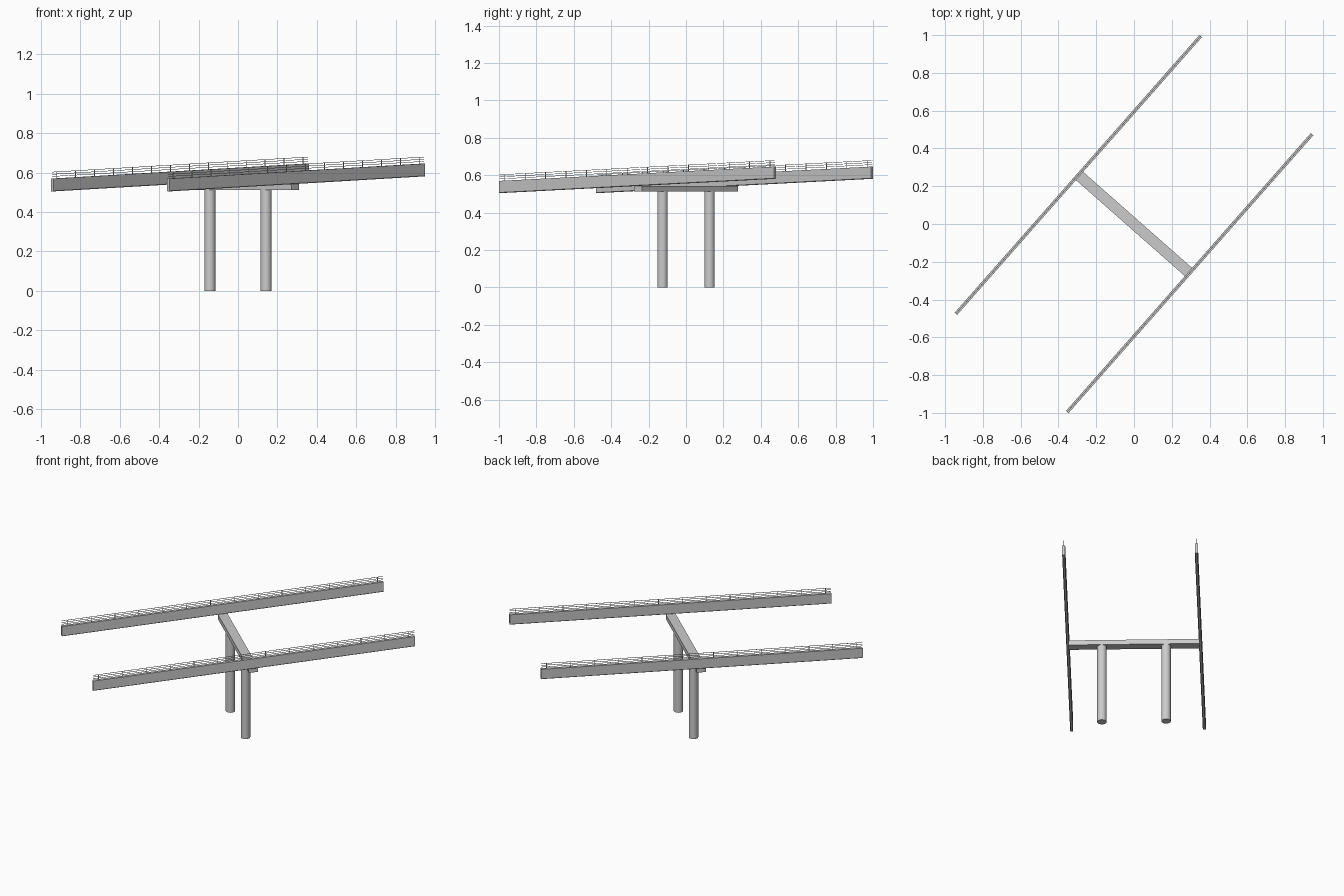
import bpy, bmesh, math
from mathutils import Vector

if "Cube" in bpy.data.objects:
    bpy.data.objects.remove(bpy.data.objects["Cube"])

ANG = math.atan2(0.75, 0.661)              # bridge direction seen from above
D = Vector((math.cos(ANG), math.sin(ANG), 0))
U = Vector((math.sin(ANG), -math.cos(ANG), 0))
SLOPE = 0.039
HALF = 0.98                                # half length of a girder
OFFSET = 0.393                             # girder distance from centre line
BOTTOM, TOP = 0.543, 0.608                 # girder heights at mid span


def place(s, t, z, slope):
    return D * s + U * t + Vector((0, 0, z + slope * s))


def prism(bm, profile, s0, s1, slope=0.0):
    """Extrude a (t, z) profile along the bridge direction from s0 to s1."""
    a = [bm.verts.new(place(s0, t, z, slope)) for t, z in profile]
    b = [bm.verts.new(place(s1, t, z, slope)) for t, z in profile]
    bm.faces.new(a)
    bm.faces.new(b[::-1])
    n = len(a)
    for i in range(n):
        j = (i + 1) % n
        bm.faces.new((a[j], a[i], b[i], b[j]))


def rect(t, z0, z1, half):
    return [(t - half, z0), (t + half, z0), (t + half, z1), (t - half, z1)]


def finish(bm, name):
    bmesh.ops.recalc_face_normals(bm, faces=bm.faces)
    me = bpy.data.meshes.new(name)
    bm.to_mesh(me)
    bm.free()
    ob = bpy.data.objects.new(name, me)
    bpy.context.collection.objects.link(ob)
    return ob


for name, side in (("left", -1), ("right", 1)):
    t = side * OFFSET
    # sloping girder with chamfered lower edges
    bm = bmesh.new()
    w, c = 0.009, 0.003
    prism(bm, [(t - w + c, BOTTOM), (t + w - c, BOTTOM), (t + w, BOTTOM + c),
               (t + w, TOP), (t - w, TOP), (t - w, BOTTOM + c)], -HALF, HALF, SLOPE)
    finish(bm, name + "_girder")

    # railing: three rails and upright posts
    bm = bmesh.new()
    r = 0.0012
    for h in (0.011, 0.022, 0.033):
        prism(bm, rect(t, TOP + h - r, TOP + h + r, r), -HALF, HALF, SLOPE)
    posts = 14
    for i in range(posts):
        s = -0.945 + i * 1.89 / (posts - 1)
        prism(bm, rect(t, TOP - 0.002, TOP + 0.034, 0.0016), s - 0.0016, s + 0.0016, SLOPE)
    finish(bm, name + "_railing")

    # round pier
    p = U * (side * 0.19)
    bpy.ops.mesh.primitive_cylinder_add(vertices=32, radius=0.028, depth=0.515,
                                        location=(p.x, p.y, 0.2575))
    bpy.context.object.name = name + "_pier"
    bpy.ops.object.shade_smooth_by_angle()

# cross beam on the piers
bm = bmesh.new()
prism(bm, rect(0, 0.513, 0.544, 0.388), -0.029, 0.029)
finish(bm, "pier_cap")
